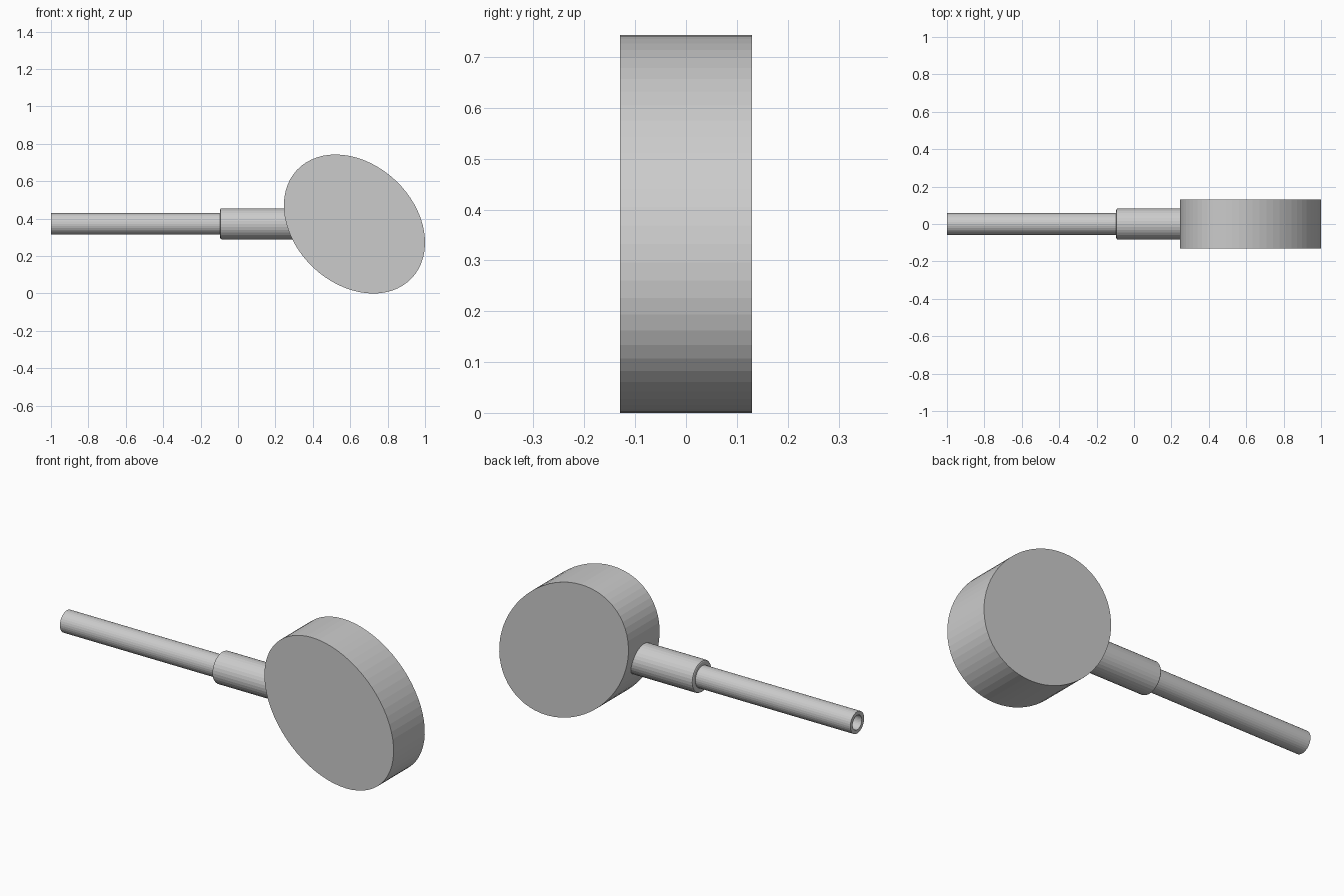
import bpy, math

if "Cube" in bpy.data.objects:
    bpy.data.objects.remove(bpy.data.objects["Cube"])

AXIS_Z = 0.3725  # height of the handle axis and head centre


def make_object(name, verts, faces):
    mesh = bpy.data.meshes.new(name)
    mesh.from_pydata(verts, [], faces)
    mesh.update()
    obj = bpy.data.objects.new(name, mesh)
    bpy.context.collection.objects.link(obj)
    return obj


def lathe_x(name, profile, sides=32):
    """Spin a closed (x, radius) loop around the handle axis."""
    n = len(profile)
    verts = []
    for i in range(sides):
        a = 2 * math.pi * i / sides
        verts += [(x, r * math.cos(a), AXIS_Z + r * math.sin(a)) for x, r in profile]
    faces = []
    for i in range(sides):
        j = (i + 1) % sides
        for k in range(n):
            m = (k + 1) % n
            faces.append((i * n + k, j * n + k, j * n + m, i * n + m))
    return make_object(name, verts, faces)


# Hollow handle tube
lathe_x("handle_tube", [(-1.0, 0.038), (0.30, 0.038), (0.30, 0.0575), (-1.0, 0.0575)])

# Thicker sleeve with a softened end, running into the head
lathe_x("sleeve", [(-0.095, 0.0575), (-0.095, 0.075), (-0.0925, 0.0805), (-0.087, 0.083),
                   (0.32, 0.083), (0.32, 0.0575)])

# Tilted elliptical head
SIDES, A, B, TILT, HALF = 64, 0.4217, 0.3204, math.radians(-43.3), 0.13
verts = []
for y in (-HALF, HALF):
    for i in range(SIDES):
        t = 2 * math.pi * i / SIDES
        u, v = A * math.cos(t), B * math.sin(t)
        verts.append((0.6225 + u * math.cos(TILT) - v * math.sin(TILT), y,
                      AXIS_Z - 0.001 + u * math.sin(TILT) + v * math.cos(TILT)))
faces = [tuple(range(SIDES)), tuple(reversed(range(SIDES, 2 * SIDES)))]
for i in range(SIDES):
    j = (i + 1) % SIDES
    faces.append((j, i, SIDES + i, SIDES + j))
make_object("oval_head", verts, faces)
